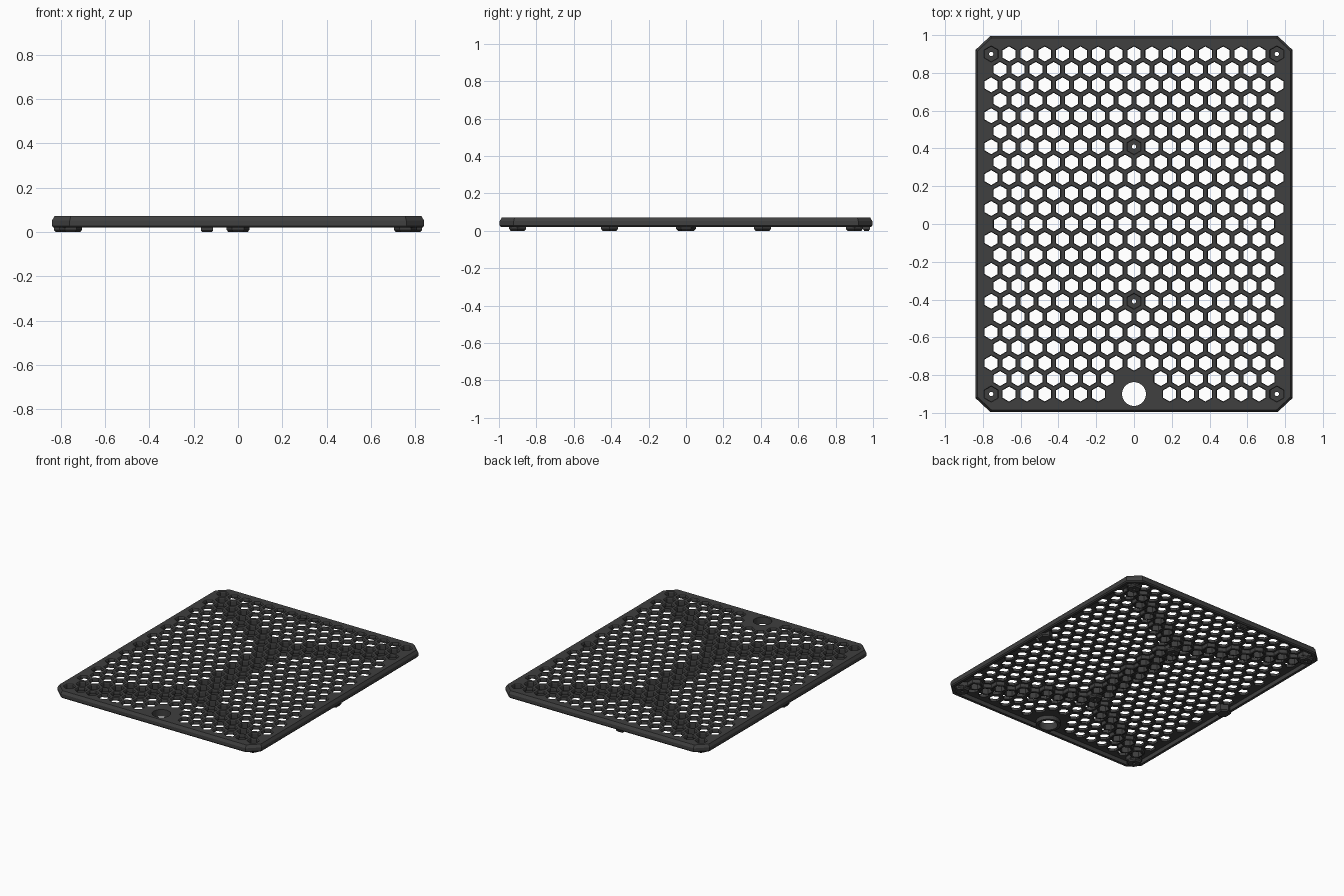
import bpy, bmesh, math

if "Cube" in bpy.data.objects:
    bpy.data.objects.remove(bpy.data.objects["Cube"])

PITCH = 0.0945                     # honeycomb spacing
ROW = PITCH * math.sqrt(3) / 2
CELL = PITCH / math.sqrt(3)        # corner radius of a full cell
HOLE = 0.0395                      # corner radius of an opening
TOP, SHEET, LIP = 0.072, 0.050, 0.02
HX, HY = 0.84, 0.996

mat = bpy.data.materials.new("charcoal")
mat.diffuse_color = (0.05, 0.05, 0.05, 1)
mat.use_nodes = True
mat.node_tree.nodes["Principled BSDF"].inputs["Base Color"].default_value = mat.diffuse_color


def finish(bm, name):
    bmesh.ops.recalc_face_normals(bm, faces=bm.faces)
    me = bpy.data.meshes.new(name)
    bm.to_mesh(me)
    bm.free()
    ob = bpy.data.objects.new(name, me)
    me.materials.append(mat)
    bpy.context.collection.objects.link(ob)
    return ob


def skin(bm, loops, closed):
    """Join equal point loops with quads; cap the ends or close the cycle."""
    vs = [[bm.verts.new(p) for p in lp] for lp in loops]
    n = len(vs[0])
    pairs = list(zip(vs, vs[1:])) + ([(vs[-1], vs[0])] if closed else [])
    for a, b in pairs:
        for i in range(n):
            bm.faces.new((a[i], a[(i + 1) % n], b[(i + 1) % n], b[i]))
    if not closed:
        bm.faces.new(vs[0][::-1])
        bm.faces.new(vs[-1])


def turned(bm, x, y, profile, n=6, flat_top=False, closed=True):
    """Revolve a (radius, z) profile with n sides."""
    off = 0 if flat_top else math.pi / 2
    skin(bm, [[(x + r * math.cos(off + math.tau * i / n),
                y + r * math.sin(off + math.tau * i / n), z)
               for i in range(n)] for r, z in profile], closed)


def octagon(d, z):
    hx, hy = HX - d, HY - d
    cx, cy = 0.08 - 0.586 * d, 0.075 - 0.586 * d
    return [(hx, -hy + cy, z), (hx, hy - cy, z), (hx - cx, hy, z), (-hx + cx, hy, z),
            (-hx, hy - cy, z), (-hx, -hy + cy, z), (-hx + cx, -hy, z), (hx - cx, -hy, z)]


def seg_dist(x, y, ax, ay, bx, by):
    dx, dy = bx - ax, by - ay
    t = max(0, min(1, ((x - ax) * dx + (y - ay) * dy) / (dx * dx + dy * dy)))
    return math.hypot(x - ax - t * dx, y - ay - t * dy)


# Honeycomb cell centres, leaving room for the cable hole
cells = []
for k in range(-11, 12):
    xs = [i * PITCH for i in range(-8, 9)] if k % 2 else [(i + 0.5) * PITCH for i in range(-8, 8)]
    cells += [(x, k * ROW) for x in xs
              if not (k == -11 and abs(x) < 1.2 * PITCH or k == -10 and abs(x) < PITCH)]
screws = [(sx * 8 * PITCH, sy * 11 * ROW) for sx in (-1, 1) for sy in (-1, 1)]
screws += [(0, 5 * ROW), (0, -5 * ROW)]
CABLE = (0, -11 * ROW)

# Plate: chamfered octagon with a recessed underside and rim
bm = bmesh.new()
skin(bm, [octagon(d, z) for d, z in ((0.026, SHEET), (0.026, LIP), (0.007, LIP), (0, LIP + 0.008),
                                     (0, 0.052), (0.012, TOP))], False)
plate = finish(bm, "vent_plate")

# Openings cut through the plate
bm = bmesh.new()
for x, y in cells:
    turned(bm, x, y, ((HOLE, -0.03), (HOLE, TOP - 0.006), (0.0435, TOP), (0.0435, TOP + 0.02)), closed=False)
turned(bm, *CABLE, ((0.063, -0.03), (0.063, TOP + 0.02)), 40, closed=False)
cutter = finish(bm, "opening_cutter")
cutter.hide_render = True
cutter.hide_set(True)
mod = plate.modifiers.new("openings", 'BOOLEAN')
mod.operation, mod.solver, mod.object = 'DIFFERENCE', 'EXACT', cutter

# Stiffening ribs: deep-walled cells from the corners to the middle screws
spokes = [(sx * 8 * PITCH, sy * 11 * ROW, 0, sy * 5 * ROW) for sx in (-1, 1) for sy in (-1, 1)]
spokes.append((0, 5 * ROW, 0, -5 * ROW))
bm = bmesh.new()
for x, y in cells:
    if min(seg_dist(x, y, *s) for s in spokes) < 0.05:
        turned(bm, x, y, ((0.054, SHEET + 0.001), (0.054, LIP + 0.004), (0.05, LIP),
                          (HOLE, LIP), (HOLE, SHEET + 0.001)))
finish(bm, "stiffening_ribs")

# Screw pockets with a floor, and the feet below them
bm = bmesh.new()
for x, y in screws:
    turned(bm, x, y, ((HOLE, LIP + 0.006), (HOLE, LIP - 0.001), (0.013, LIP - 0.001), (0.013, LIP + 0.006)))
    turned(bm, x, y, ((0.052, LIP + 0.002), (0.052, 0.01), (0.043, 0), (0.013, 0), (0.013, LIP + 0.002)),
           flat_top=True)
finish(bm, "screw_feet")

# Side feet
bm = bmesh.new()
for s in (-1, 1):
    turned(bm, s * 0.786, 0, ((0.053, SHEET + 0.001), (0.053, 0.01), (0.043, 0)), closed=False)
finish(bm, "side_feet")

# Locating nub at the back
bm = bmesh.new()
skin(bm, [[(-0.14 + sx * w, 0.965 + sy * h, z) for sx, sy in ((-1, -1), (1, -1), (1, 1), (-1, 1))]
          for w, h, z in ((0.028, 0.018, SHEET + 0.001), (0.028, 0.018, 0.008), (0.02, 0.012, 0))], False)
finish(bm, "locating_nub")

# Collar under the cable hole
bm = bmesh.new()
turned(bm, *CABLE, ((0.083, SHEET + 0.001), (0.083, LIP), (0.063, LIP), (0.063, SHEET + 0.001)), 40)
finish(bm, "cable_collar")
